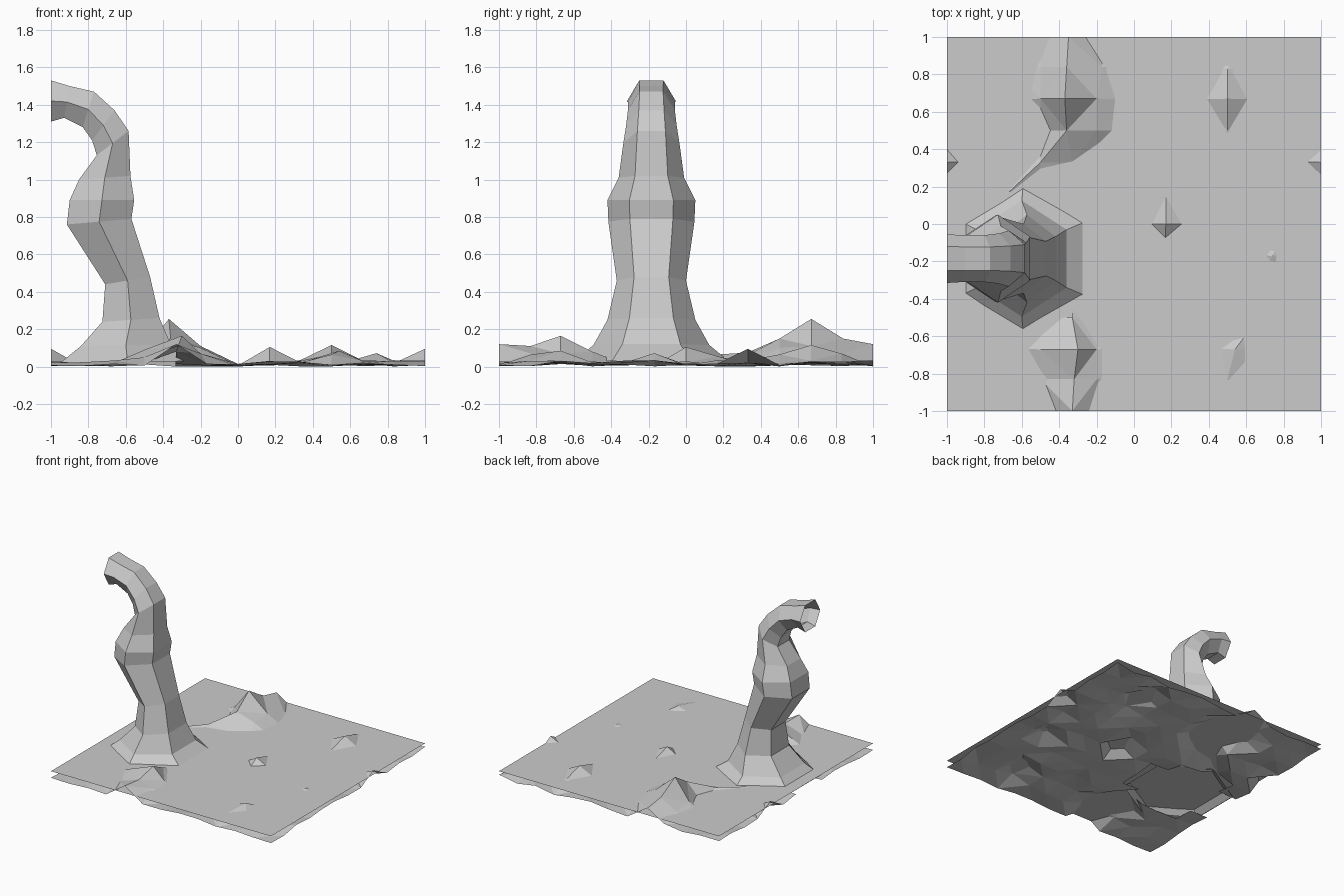
import bpy, bmesh, math, random
from mathutils import Vector

if "Cube" in bpy.data.objects:
    bpy.data.objects.remove(bpy.data.objects["Cube"])

random.seed(4)


def finish(name, bm):
    bmesh.ops.recalc_face_normals(bm, faces=bm.faces)
    mesh = bpy.data.meshes.new(name)
    bm.to_mesh(mesh)
    bm.free()
    obj = bpy.data.objects.new(name, mesh)
    bpy.context.collection.objects.link(obj)
    return obj


# Flat water sheet
bm = bmesh.new()
bmesh.ops.create_grid(bm, x_segments=1, y_segments=1, size=1)
for v in bm.verts:
    v.co.z = 0.062
finish("water_surface", bm)

# Rolling ground: low noise, with a few peaks that break the water (x, y, z)
peaks = [(-.37, .67, .255), (-.36, .84, .15), (-.35, 1, .12), (-.2, .67, .11),
         (-.2, .5, .1), (-.36, .5, .15), (-.5, .67, .085), (-.5, .84, .07),
         (-.5, .33, .075), (-.33, .33, .06), (-.17, .84, .07), (-.67, .17, .065),
         (-.3, -.67, .165), (-.32, -.83, .11), (-.33, -1, .12), (-.33, -.5, .08),
         (-.5, -.67, .09), (-.2, -.67, .07), (-.2, -.83, .07), (-.5, -.83, .05),
         (.5, .67, .115), (.5, .83, .07), (.5, .5, .065),
         (.17, 0, .105), (.17, .17, .055), (1, .33, .095), (-1, .33, .095),
         (.74, -.17, .072), (.54, -.67, .085), (.5, -.83, .064)]
bm = bmesh.new()
bmesh.ops.create_grid(bm, x_segments=12, y_segments=12, size=1)
for v in bm.verts:
    v.co.z = random.uniform(.0, .035 if abs(v.co.x) > .1 else .015)
bm.verts.ensure_lookup_table()
flat = [(v, v.co.xy.copy()) for v in bm.verts]
for x, y, z in peaks:
    v = min(flat, key=lambda p: (p[1] - Vector((x, y))).length)[0]
    v.co = (x, y, z)
hole = [v for v in bm.verts if math.hypot(v.co.x + .58, v.co.y + .19) < .26]
bmesh.ops.delete(bm, geom=hole, context='VERTS')
bmesh.ops.triangulate(bm, faces=bm.faces)
finish("ground", bm)

# Six-sided curling trunk: (left x, left z, right x, right z, half depth)
rings = [(-.95, .02, -.23, .03, .42), (-.84, .11, -.36, .12, .31),
         (-.725, .24, -.42, .26, .235), (-.71, .44, -.47, .48, .185),
         (-.915, .76, -.57, .79, .23), (-.9, .89, -.555, .89, .235),
         (-.85, 1.0, -.575, 1.02, .175), (-.755, 1.13, -.585, 1.26, .15),
         (-.78, 1.21, -.66, 1.37, .135), (-.83, 1.28, -.77, 1.47, .125),
         (-.93, 1.33, -.9, 1.5, .125), (-1, 1.31, -1, 1.53, .13)]
bm = bmesh.new()
loops = []
for lx, lz, rx, rz, d in rings:
    center = Vector(((lx + rx) / 2, -.185, (lz + rz) / 2))
    half = Vector(((rx - lx) / 2, 0, (rz - lz) / 2)) / math.cos(math.pi / 6)
    loop = []
    for k in range(6):
        a = math.pi / 6 + k * math.pi / 3
        loop.append(bm.verts.new(center + half * math.cos(a)
                                 + Vector((0, d * math.sin(a), 0))))
    loops.append(loop)
for a, b in zip(loops, loops[1:]):
    for k in range(6):
        n = (k + 1) % 6
        bm.faces.new((a[k], a[n], b[n], b[k]))
finish("curled_trunk", bm)
